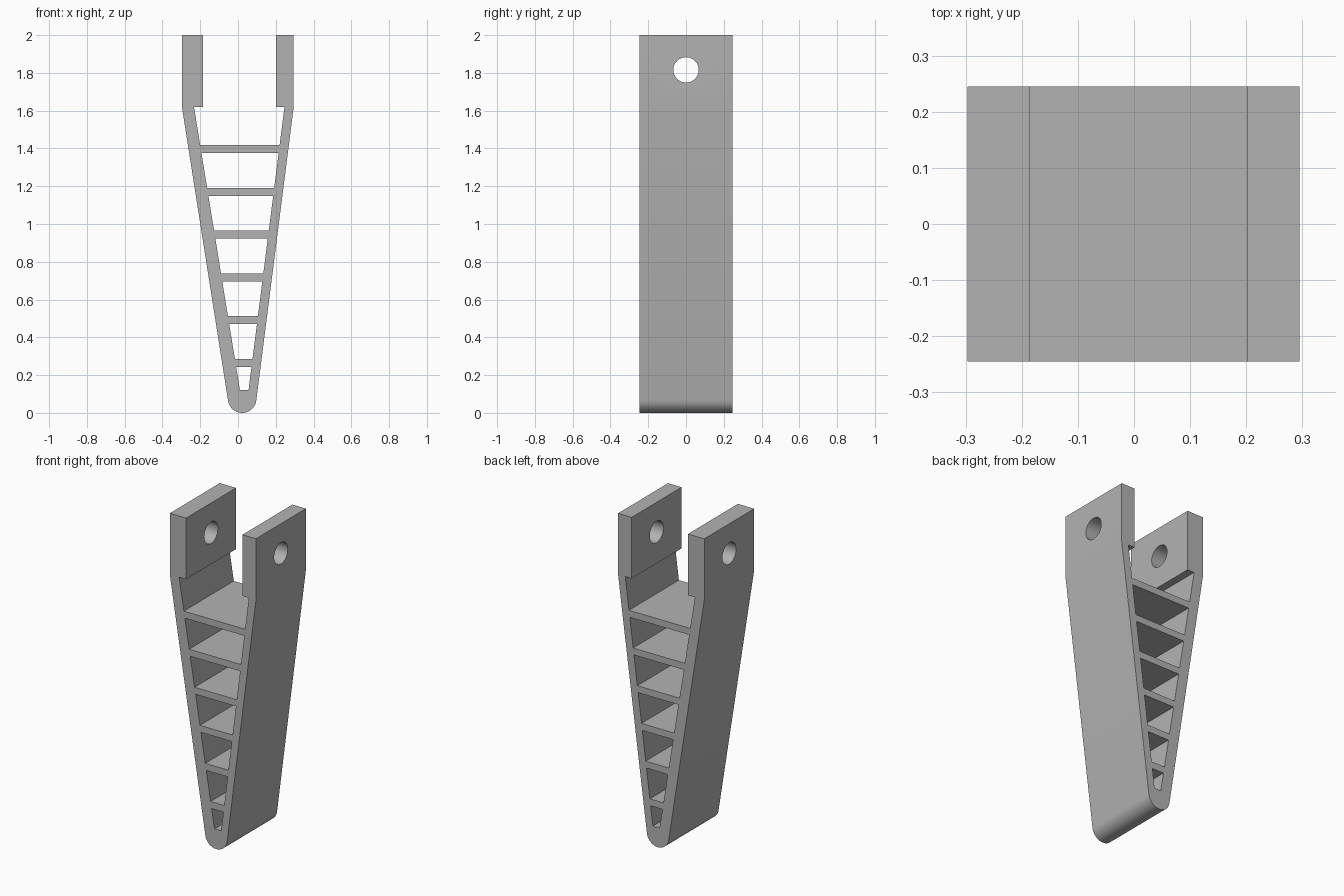
import bpy, bmesh
from math import sin, cos, radians
from mathutils import Matrix

cube = bpy.data.objects.get("Cube")
if cube:
    bpy.data.objects.remove(cube)

HALF_DEPTH = 0.245
SHOULDER = 1.62          # height where the tapered walls meet the lugs
FLOOR = 0.122            # lowest point of the inner opening

grey = bpy.data.materials.new("plain grey")
grey.use_nodes = True
GREY = (0.45, 0.45, 0.45, 1)
grey.diffuse_color = GREY
grey.node_tree.nodes["Principled BSDF"].inputs["Base Color"].default_value = GREY


def make_object(name, bm):
    bmesh.ops.recalc_face_normals(bm, faces=bm.faces)
    mesh = bpy.data.meshes.new(name)
    bm.to_mesh(mesh)
    bm.free()
    mesh.materials.append(grey)
    obj = bpy.data.objects.new(name, mesh)
    bpy.context.collection.objects.link(obj)
    return obj


def add_prism(bm, outline, half):
    """Extrude an x-z outline along y."""
    face = bm.faces.new([bm.verts.new((x, -half, z)) for x, z in outline])
    out = bmesh.ops.extrude_face_region(bm, geom=[face])
    verts = [v for v in out["geom"] if isinstance(v, bmesh.types.BMVert)]
    bmesh.ops.translate(bm, verts=verts, vec=(0, 2 * half, 0))


def inner_walls(z):
    """Left and right x of the tapered opening at height z."""
    t = (z - FLOOR) / (SHOULDER - FLOOR)
    return 0.01 + t * (-0.233 - 0.01), 0.056 + t * (0.246 - 0.056)


def trapezoid(low, high):
    (l0, r0), (l1, r1) = inner_walls(low), inner_walls(high)
    return [(l0, low), (r0, low), (r1, high), (l1, high)]


# Fork body: two lugs, tapered legs and a rounded toe
radius, toe_x = 0.0755, 0.022
toe = [(toe_x + radius * cos(radians(a)), radius + radius * sin(radians(a)))
       for a in [189 + i * 164 / 32 for i in range(33)]]
crotch = 1.418
left, right = inner_walls(crotch)
outline = [(-0.297, 2), (-0.297, SHOULDER)] + toe + [
    (0.295, SHOULDER), (0.295, 2), (0.202, 2), (0.202, SHOULDER),
    (0.246, SHOULDER), (right, crotch), (left, crotch),
    (-0.233, SHOULDER), (-0.185, SHOULDER), (-0.185, 2)]
bm = bmesh.new()
add_prism(bm, outline, HALF_DEPTH)
frame = make_object("fork_frame", bm)

# Openings between the cross ribs, and the pin hole through both lugs
bm = bmesh.new()
PITCH, RIB = 0.2265, 0.042
for i in range(6):
    top = crotch - RIB - i * PITCH
    low = max(FLOOR, top + RIB - PITCH)
    add_prism(bm, trapezoid(low, top), 0.4)
bmesh.ops.create_cone(bm, cap_ends=True, segments=48, radius1=0.067, radius2=0.067,
                      depth=1, matrix=Matrix.Translation((0, 0, 1.816))
                      @ Matrix.Rotation(radians(90), 4, "Y"))
cutter = make_object("opening_cutter", bm)
cutter.hide_render = True

cut = frame.modifiers.new("openings", "BOOLEAN")
cut.operation = "DIFFERENCE"
cut.solver = "EXACT"
cut.object = cutter
bpy.ops.object.select_all(action="DESELECT")
bpy.context.view_layer.objects.active = frame
frame.select_set(True)
bpy.ops.object.modifier_apply(modifier=cut.name)
bpy.data.objects.remove(cutter)

# Smooth the toe and hole, keep the other edges crisp
bpy.ops.object.shade_smooth_by_angle(angle=radians(20))
